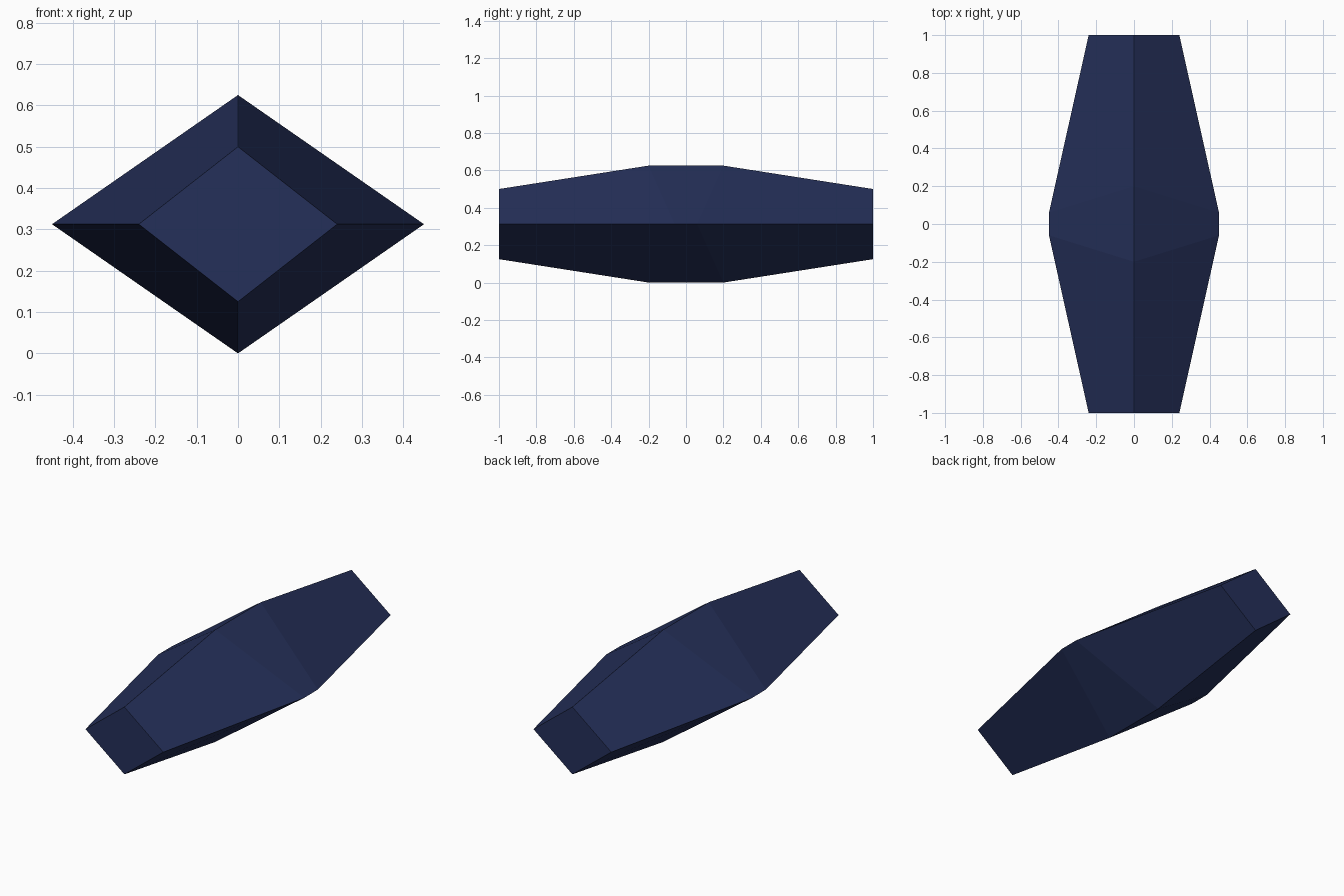
import bpy
import bmesh

cube = bpy.data.objects.get("Cube")
if cube:
    bpy.data.objects.remove(cube, do_unlink=True)

# Single dark blue finish
navy = bpy.data.materials.new("dark_navy")
navy.use_nodes = True
colour = (0.018, 0.029, 0.1, 1)
navy.diffuse_color = colour
navy.node_tree.nodes["Principled BSDF"].inputs["Base Color"].default_value = colour

MID_Z = 0.3125


def diamond(bm, half_width, half_height, side_y, ridge_y):
    """Diamond ring whose side and ridge corners may sit at different depths."""
    corners = [(half_width, side_y, 0), (0, ridge_y, half_height),
               (-half_width, side_y, 0), (0, ridge_y, -half_height)]
    return [bm.verts.new((x, y, MID_Z + z)) for x, y, z in corners]


# Tapered body: small end diamonds and a wide, swept middle band
bm = bmesh.new()
rings = [diamond(bm, 0.24, 0.1875, -1, -1),
         diamond(bm, 0.45, 0.3125, -0.06, -0.2),
         diamond(bm, 0.45, 0.3125, 0.06, 0.2),
         diamond(bm, 0.24, 0.1875, 1, 1)]
for a, b in zip(rings, rings[1:]):
    for i in range(4):
        j = (i + 1) % 4
        bm.faces.new((a[i], a[j], b[j], b[i]))

# Flat end caps
bm.faces.new(rings[0])
bm.faces.new(rings[-1])
bmesh.ops.recalc_face_normals(bm, faces=bm.faces)

mesh = bpy.data.meshes.new("faceted_body")
bm.to_mesh(mesh)
bm.free()
mesh.materials.append(navy)
body = bpy.data.objects.new("faceted_body", mesh)
bpy.context.collection.objects.link(body)
